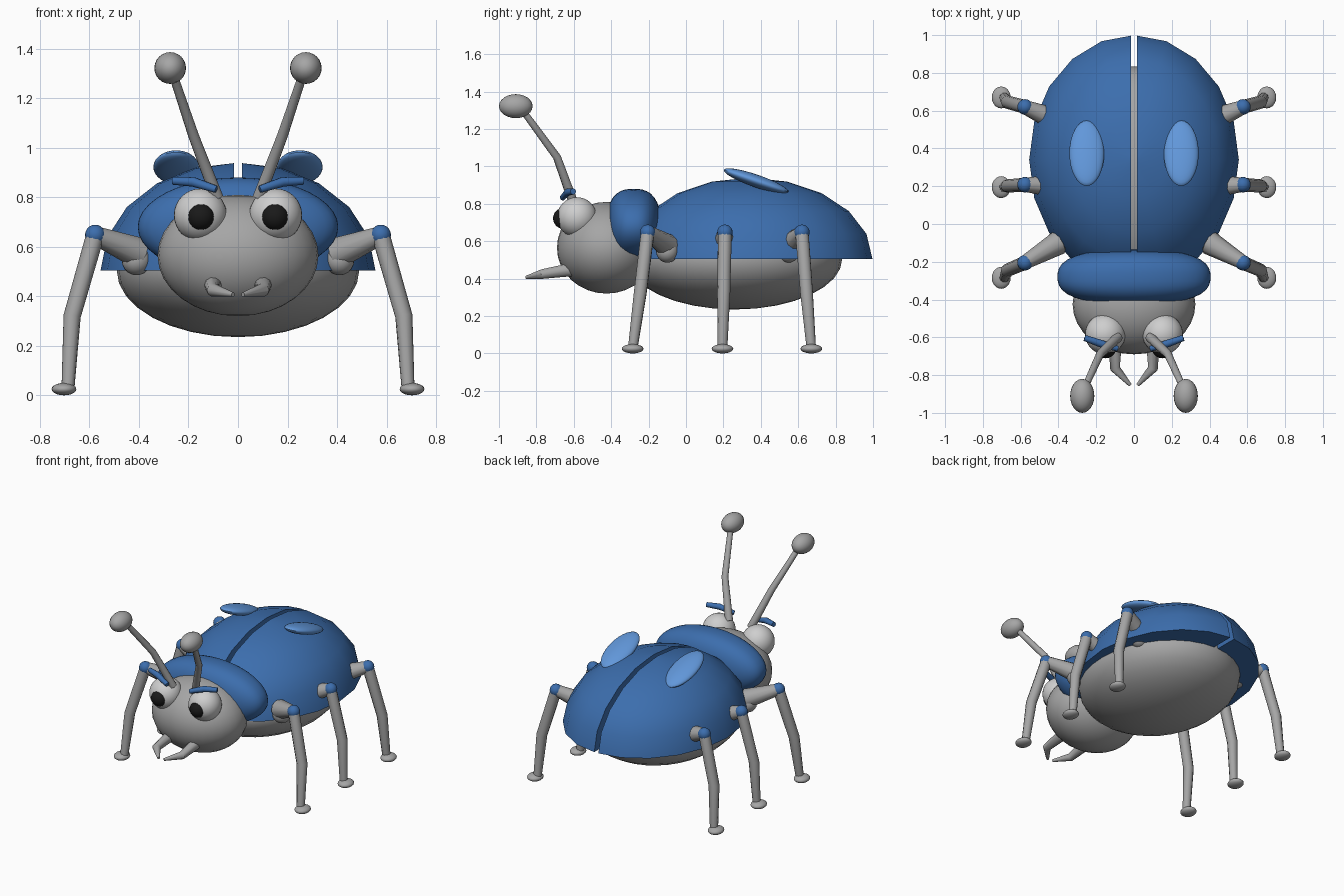
import bpy, bmesh, math
from mathutils import Matrix, Vector

if "Cube" in bpy.data.objects:
    bpy.data.objects.remove(bpy.data.objects["Cube"])


def material(name, rgb):
    m = bpy.data.materials.new(name)
    m.diffuse_color = (*rgb, 1)
    m.use_nodes = True
    m.node_tree.nodes["Principled BSDF"].inputs["Base Color"].default_value = m.diffuse_color
    return m


GREY = material("body grey", (0.38, 0.38, 0.38))
LIGHT = material("eye light grey", (0.62, 0.62, 0.62))
BLUE = material("shell blue", (0.045, 0.155, 0.42))
SPOT = material("spot light blue", (0.12, 0.31, 0.70))
BLACK = material("pupil black", (0.01, 0.01, 0.01))


def finish(name, mesh, mat):
    mesh.materials.clear()
    mesh.materials.append(mat)
    for p in mesh.polygons:
        p.use_smooth = True
        p.material_index = 0
    mesh.set_sharp_from_angle(angle=math.radians(40))
    ob = bpy.data.objects.new(name, mesh)
    bpy.context.collection.objects.link(ob)
    return ob


def from_bm(name, bm, mat):
    bmesh.ops.recalc_face_normals(bm, faces=bm.faces[:])
    mesh = bpy.data.meshes.new(name)
    bm.to_mesh(mesh)
    bm.free()
    return finish(name, mesh, mat)


def ellipsoid(name, centre, radii, mat, tilt=0, segs=32, rings=16):
    bm = bmesh.new()
    m = (Matrix.Translation(centre) @ Matrix.Rotation(tilt, 4, 'X')
         @ Matrix.Diagonal((*radii, 1)))
    bmesh.ops.create_uvsphere(bm, u_segments=segs, v_segments=rings, radius=1, matrix=m)
    return from_bm(name, bm, mat)


def tube(name, points, radii, mat):
    """Tapered round tube through the points."""
    cu = bpy.data.curves.new(name + " path", 'CURVE')
    cu.dimensions = '3D'
    cu.bevel_depth = 1
    cu.bevel_resolution = 3
    cu.use_fill_caps = True
    sp = cu.splines.new('POLY')
    sp.points.add(len(points) - 1)
    for p, co, r in zip(sp.points, points, radii):
        p.co = (*co, 1)
        p.radius = r
    tmp = bpy.data.objects.new(name + " path", cu)
    bpy.context.collection.objects.link(tmp)
    dg = bpy.context.evaluated_depsgraph_get()
    mesh = bpy.data.meshes.new_from_object(tmp.evaluated_get(dg))
    bpy.data.objects.remove(tmp)
    return finish(name, mesh, mat)


def wing(name, s):
    """Quarter ellipsoid, cut flat below and along the back seam."""
    bm = bmesh.new()
    m = Matrix.Translation((0, 0.34, 0.505)) @ Matrix.Diagonal((0.555, 0.66, 0.435, 1))
    bmesh.ops.create_uvsphere(bm, u_segments=20, v_segments=10, radius=1, matrix=m)
    for co, no in (((0, 0, 0.505), (0, 0, -1)), ((s * 0.016, 0, 0), (-s, 0, 0))):
        geom = bm.verts[:] + bm.edges[:] + bm.faces[:]
        bmesh.ops.bisect_plane(bm, geom=geom, dist=1e-4, plane_co=co,
                               plane_no=no, clear_outer=True)
        bmesh.ops.holes_fill(bm, edges=[e for e in bm.edges if e.is_boundary], sides=0)
    return from_bm(name, bm, BLUE)


def collar(name):
    """Puffy plate behind the head: a sphere squared off along y."""
    bm = bmesh.new()
    bmesh.ops.create_uvsphere(bm, u_segments=40, v_segments=20, radius=1,
                              matrix=Matrix.Rotation(math.pi / 2, 4, 'X'))
    p = 2.6
    for v in bm.verts:
        r, t = math.hypot(v.co.x, v.co.z), abs(v.co.y)
        k = (r ** p + t ** p) ** (1 / p)
        c = v.co / k
        v.co = Vector((c.x * 0.405, c.y * 0.145 - 0.28, c.z * 0.20 + 0.68))
    return from_bm(name, bm, BLUE)


# Body and head
ellipsoid("belly", (0, 0.26, 0.505), (0.49, 0.575, 0.27), GREY)
ellipsoid("head", (0, -0.425, 0.565), (0.325, 0.265, 0.245), GREY)
collar("collar_plate")

for s, side in ((1, "right"), (-1, "left")):
    # Wing cases and spots
    wing(side + "_wing_case", s)
    ellipsoid(side + "_spot", (s * 0.25, 0.375, 0.922), (0.092, 0.183, 0.034), SPOT,
              tilt=math.radians(-19))

    # Eyes and brows
    ellipsoid(side + "_eye", (s * 0.152, -0.583, 0.728), (0.107,) * 3, LIGHT)
    ellipsoid(side + "_pupil", (s * 0.15, -0.655, 0.722), (0.056,) * 3, BLACK, segs=24, rings=12)
    tube(side + "_brow",
         [(s * 0.262, -0.603, 0.866), (s * 0.18, -0.632, 0.862), (s * 0.088, -0.66, 0.832)],
         [0.016, 0.02, 0.015], BLUE)

    # Antennae
    tube(side + "_antenna",
         [(s * 0.085, -0.60, 0.80), (s * 0.18, -0.69, 1.05), (s * 0.262, -0.87, 1.295)],
         [0.026, 0.022, 0.018], GREY)
    ellipsoid(side + "_antenna_tip", (s * 0.274, -0.91, 1.322), (0.064, 0.09, 0.064), GREY,
              segs=24, rings=12)

    # Mandibles
    tube(side + "_mandible",
         [(s * 0.10, -0.60, 0.45), (s * 0.10, -0.765, 0.425), (s * 0.02, -0.853, 0.407)],
         [0.038, 0.027, 0.009], GREY)

    # Legs: hip, thigh, knee, shin and foot
    for leg, hip_y, knee_y, foot_y in (("front", -0.10, -0.205, -0.285),
                                       ("middle", 0.20, 0.208, 0.195),
                                       ("rear", 0.545, 0.62, 0.67)):
        n = f"{side}_{leg}_"
        ellipsoid(n + "hip", (s * 0.41, hip_y, 0.545), (0.06,) * 3, GREY, segs=20, rings=10)
        tube(n + "thigh", [(s * 0.40, hip_y, 0.575), (s * 0.58, knee_y, 0.648)],
             [0.064, 0.037], GREY)
        ellipsoid(n + "knee", (s * 0.577, knee_y, 0.648), (0.041,) * 3, BLUE, segs=20, rings=10)
        tube(n + "shin",
             [(s * 0.577, knee_y, 0.645), (s * 0.67, (knee_y + foot_y) / 2, 0.32),
              (s * 0.687, foot_y, 0.025)],
             [0.037, 0.035, 0.026], GREY)
        ellipsoid(n + "foot", (s * 0.703, foot_y, 0.025), (0.05, 0.058, 0.025), GREY,
                  segs=20, rings=10)
